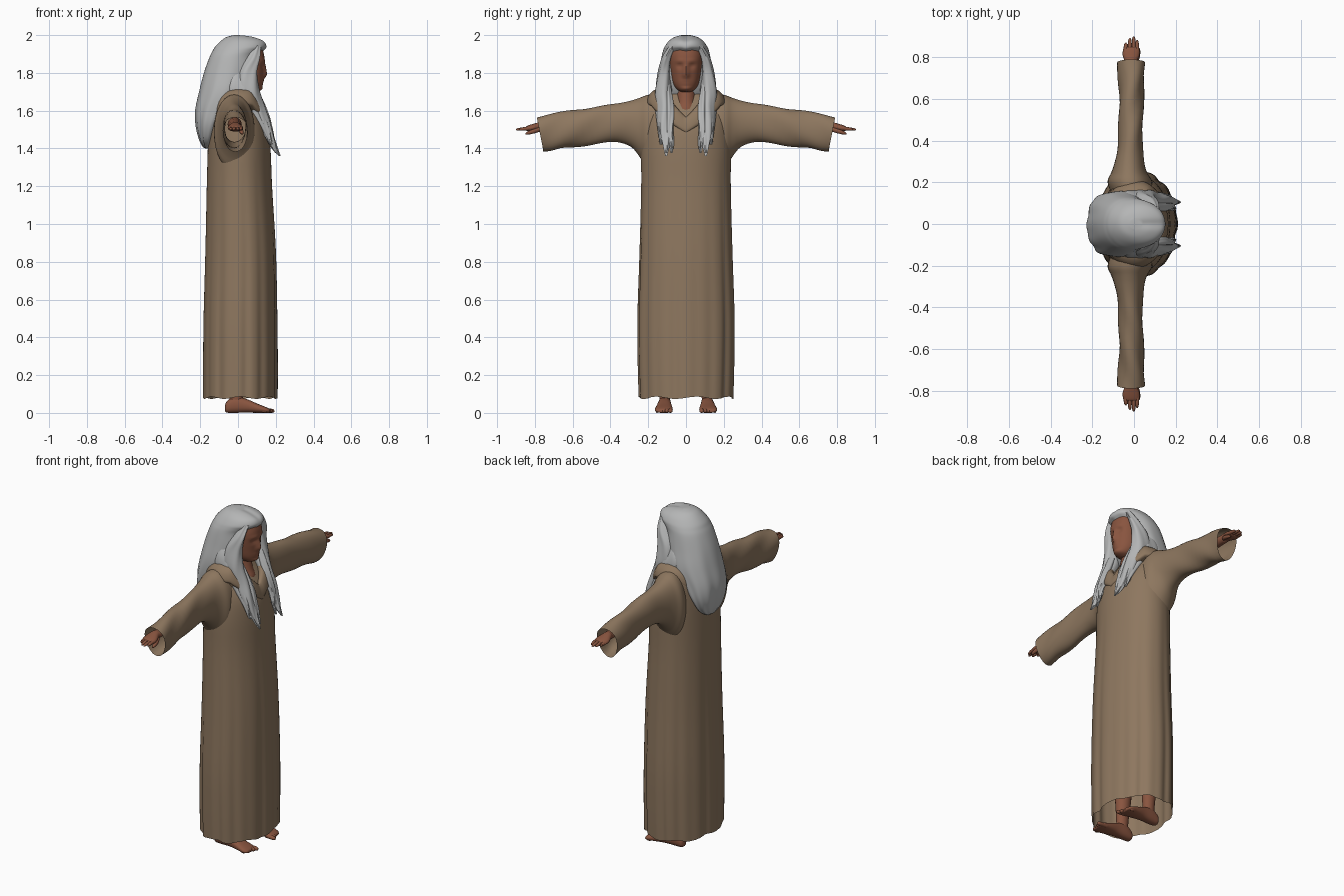
import bpy, bmesh, math
from mathutils import Vector


def material(name, rgb):
    m = bpy.data.materials.new(name)
    m.diffuse_color = (*rgb, 1)
    return m


CLOTH = material("tan cloth", (0.27, 0.185, 0.115))
HAIR = material("grey hair", (0.46, 0.465, 0.465))
SKIN = material("brown skin", (0.25, 0.09, 0.05))


def smooth_rows(rows, sub):
    """Catmull-Rom interpolation between key sections."""
    out = []
    for i in range(len(rows) - 1):
        p0, p1, p2, p3 = (rows[min(max(i + k, 0), len(rows) - 1)] for k in (-1, 0, 1, 2))
        for s in range(sub):
            t = s / sub
            out.append([0.5 * (2 * b + (c - a) * t + (2 * a - 5 * b + 4 * c - d) * t * t
                               + (3 * b - a - 3 * c + d) * t ** 3)
                        for a, b, c, d in zip(p0, p1, p2, p3)])
    return out + [list(rows[-1])]


def loft(name, rows, axis, mat, n=32, p=2.0, sub=4, fn=None, side=1, caps=(1, 1)):
    """Rows are (position along axis, low/high of first cross axis, low/high of second)."""
    bm = bmesh.new()
    rings = []
    for t, a0, a1, b0, b1 in smooth_rows(rows, sub):
        ring = []
        for i in range(n):
            ang = 2 * math.pi * i / n
            c, s = math.cos(ang), math.sin(ang)
            u = (a0 + a1) / 2 + (a1 - a0) / 2 * math.copysign(abs(c) ** (2 / p), c)
            w = (b0 + b1) / 2 + (b1 - b0) / 2 * math.copysign(abs(s) ** (2 / p), s)
            v = Vector({'x': (t, u, w), 'y': (u, t, w), 'z': (u, w, t)}[axis])
            if fn:
                v = fn(v, ang, t)
            ring.append(bm.verts.new((v.x, v.y * side, v.z)))
        rings.append(ring)
    for r, q in zip(rings, rings[1:]):
        for i in range(n):
            j = (i + 1) % n
            bm.faces.new((r[i], r[j], q[j], q[i]))
    ends = [bm.faces.new(r) for r in (rings[0], rings[-1])]
    bmesh.ops.recalc_face_normals(bm, faces=bm.faces)
    bmesh.ops.delete(bm, geom=[f for f, keep in zip(ends, caps) if not keep],
                     context='FACES_ONLY')
    me = bpy.data.meshes.new(name)
    bm.to_mesh(me)
    bm.free()
    for f in me.polygons:
        f.use_smooth = True
    me.set_sharp_from_angle(angle=math.radians(55))
    me.materials.append(mat)
    ob = bpy.data.objects.new(name, me)
    bpy.context.collection.objects.link(ob)
    return ob


def bump(x, c, w):
    return math.exp(-((x - c) / w) ** 2)


# Robe body: thin open cloth, folds deepen toward the floor
def folds(v, a, t):
    k = 0.05 * max(0, min(1, (1.4 - t) / 1.2))
    s = 0.5 * math.sin(10 * a + 0.9) + 0.5 * math.sin(16 * a + 2)
    f = 1 + 0.2 * k - k * (0.5 - 0.5 * s) ** 2
    z = v.z + 0.008 * math.sin(7 * a) * max(0, 1 - t / 0.3)
    return Vector((v.x * f, v.y * f, z))


loft("robe", [
    (0.08, -.183, .208, -.25, .25), (0.25, -.183, .209, -.255, .255),
    (0.50, -.181, .207, -.257, .257), (0.85, -.172, .20, -.246, .246),
    (1.20, -.165, .18, -.237, .237), (1.40, -.16, .172, -.238, .238),
    (1.52, -.155, .155, -.23, .23), (1.60, -.145, .11, -.22, .22),
    (1.65, -.13, .075, -.19, .19), (1.69, -.10, .05, -.13, .13),
    (1.71, -.06, .03, -.05, .05)], 'z', CLOTH, n=128, p=2.05, fn=folds, caps=(0, 1))


# Cowl collar: dips to a V in front, rests on the back
def cowl(v, a, t):
    a = abs((a + math.pi) % (2 * math.pi) - math.pi)
    drop = 0.15 * max(0, 1 - a / 1.1) + 0.06 * max(-math.cos(a), 0) ** 2
    return Vector((v.x, v.y, v.z - drop))


loft("cowl_collar", [
    (1.625, -.15, .15, -.20, .20), (1.64, -.16, .165, -.212, .212),
    (1.685, -.155, .158, -.195, .195), (1.715, -.14, .14, -.155, .155),
    (1.705, -.11, .12, -.115, .115), (1.65, -.09, .105, -.09, .09)],
    'z', CLOTH, n=64, p=2.0, fn=cowl)


# Sleeves: wide open cuffs, cut on a slant
def sleeve_wrinkle(v, a, t):
    k = max(0, min(1, (t - 0.25) / 0.3))
    w = 0.004 * k * math.sin(24 * t + 3 * a)
    slant = 0.035 * max(0, (1.565 - v.z) / 0.18) * max(0, min(1, (t - .65) / .1))
    return Vector((v.x + w * math.cos(a), t - slant, v.z + w * math.sin(a)))


HANDS = [(-.042, .872, .0095), (-.021, .893, .010), (.0, .90, .010), (.018, .885, .009)]
for s, tag in ((1, "left"), (-1, "right")):
    loft(tag + "_sleeve", [
        (.13, -.10, .085, 1.28, 1.69), (.20, -.127, .088, 1.29, 1.684),
        (.245, -.11, .064, 1.355, 1.668), (.29, -.095, .05, 1.408, 1.654),
        (.36, -.08, .043, 1.432, 1.638), (.45, -.075, .042, 1.428, 1.625),
        (.58, -.072, .045, 1.408, 1.605), (.70, -.075, .05, 1.395, 1.585),
        (.79, -.08, .052, 1.386, 1.568)],
        'y', CLOTH, n=40, p=2.1, fn=sleeve_wrinkle, side=s, caps=(1, 0))
    # Forearm, palm, fingers and thumb
    loft(tag + "_hand", [
        (.40, -.055, .02, 1.49, 1.565), (.72, -.04, .015, 1.49, 1.54),
        (.77, -.042, .012, 1.495, 1.54), (.81, -.054, .026, 1.49, 1.53),
        (.84, -.052, .026, 1.491, 1.52), (.85, -.044, .018, 1.498, 1.513)],
        'y', SKIN, n=20, side=s)
    for i, (x, tip, r) in enumerate(HANDS):
        dx = -(x + .012) * 0.1
        loft(f"{tag}_finger_{i + 1}", [
            (.82, x - r, x + r, 1.496, 1.518), (.86, x + dx - r, x + dx + r, 1.494, 1.513),
            (tip - .008, x + dx - r * .7, x + dx + r * .7, 1.494, 1.507),
            (tip, x + dx - .002, x + dx + .002, 1.498, 1.501)], 'y', SKIN, n=10, sub=3, side=s)
    loft(tag + "_thumb", [
        (.77, -.005, .015, 1.49, 1.515), (.80, .005, .028, 1.48, 1.505),
        (.835, .012, .03, 1.473, 1.492), (.85, .018, .023, 1.475, 1.481)],
        'y', SKIN, n=10, sub=3, side=s)
    # Bare foot with toes, and the leg above it
    loft(tag + "_foot", [
        (-.07, .10, .12, .015, .03), (-.06, .087, .138, .002, .06),
        (-.02, .08, .145, 0, .085), (.04, .078, .15, .002, .075),
        (.10, .072, .16, 0, .05), (.145, .07, .165, 0, .032),
        (.165, .075, .155, 0, .022), (.17, .085, .14, .004, .016)],
        'x', SKIN, n=24, p=2.4, side=s)
    for i in range(5):
        y, tip, r = .083 + .0175 * i, .192 - .009 * i, .012 - .001 * i
        loft(f"{tag}_toe_{i + 1}", [
            (.13, y - r, y + r, .002, .026), (tip - .01, y - r, y + r, 0, .022),
            (tip, y - .003, y + .003, .006, .012)], 'x', SKIN, n=10, sub=3, side=s)
    loft(tag + "_leg", [
        (.03, -.05, .03, .085, .14), (.10, -.045, .025, .082, .142),
        (.30, -.065, .035, .065, .155), (.58, -.06, .05, .05, .17)],
        'z', SKIN, n=20, side=s)

# Neck and upper chest in the collar opening
loft("neck", [
    (1.53, -.05, .10, -.08, .08), (1.60, -.05, .108, -.07, .07),
    (1.65, -.05, .09, -.055, .055), (1.74, -.05, .07, -.052, .052)], 'z', SKIN, n=24)


# Head: brow, eye sockets, nose, lips and chin raised on a loft
def features(v, a, t):
    if v.x > 0.03:
        y, z = v.y, v.z
        v.x += 0.02 * bump(y, 0, .017) * bump(z, 1.79, .022)
        v.x += 0.011 * bump(y, 0, .014) * bump(z, 1.825, .025)
        v.x += 0.006 * bump(y, 0, .024) * (bump(z, 1.757, .007) + bump(z, 1.742, .007))
        v.x += 0.008 * bump(y, 0, .025) * bump(z, 1.717, .014)
        v.x -= 0.009 * bump(abs(y), .032, .018) * bump(z, 1.838, .014)
        v.x += 0.005 * bump(abs(y), .03, .03) * bump(z, 1.862, .012)
    return v


loft("head", [
    (1.698, .03, .09, -.02, .02), (1.71, -.02, .118, -.045, .045),
    (1.74, -.06, .127, -.068, .068), (1.79, -.09, .132, -.082, .082),
    (1.85, -.10, .139, -.09, .09), (1.90, -.10, .137, -.092, .092),
    (1.95, -.08, .115, -.08, .08), (1.97, -.03, .06, -.04, .04)],
    'z', SKIN, n=72, p=2.3, sub=6, fn=features)


# Long hair: smooth crown, strands toward the back tip
def strands(v, a, t):
    k = 0.03 * max(0, min(1, (1.93 - t) / 0.4))
    f = 1 + k * (0.5 * math.sin(11 * a + 3 * t) + 0.4 * math.sin(6 * a))
    part = 0.006 * bump(v.y, 0, .02) if t > 1.9 and v.x > 0 else 0
    return Vector((-.05 + (v.x + .05) * f, v.y * f, v.z - part))


loft("long_hair", [
    (2.00, -.02, .04, -.025, .025), (1.99, -.06, .09, -.06, .06),
    (1.97, -.09, .138, -.09, .09), (1.94, -.12, .15, -.112, .112),
    (1.915, -.135, .125, -.122, .122), (1.88, -.152, .10, -.13, .13),
    (1.80, -.18, .092, -.143, .143), (1.70, -.205, .06, -.157, .157),
    (1.60, -.225, -.02, -.15, .15), (1.52, -.222, -.08, -.135, .135),
    (1.45, -.205, -.12, -.10, .10), (1.41, -.185, -.145, -.05, .05),
    (1.40, -.17, -.16, -.02, .02)], 'z', HAIR, n=72, p=2.1, sub=5, fn=strands)

# Front locks framing the face and falling over the chest
LOCKS = {
    "front_lock": [
        (1.945, .08, .12, .055, .085), (1.88, .05, .115, .079, .125),
        (1.80, .0, .103, .083, .149), (1.70, .0, .115, .077, .164),
        (1.62, .05, .142, .068, .152), (1.54, .10, .17, .072, .148),
        (1.46, .145, .192, .08, .135), (1.40, .18, .21, .092, .118),
        (1.36, .217, .224, .103, .108)],
    "outer_lock": [
        (1.84, -.02, .02, .09, .11), (1.76, -.06, .06, .09, .153),
        (1.68, -.05, .085, .10, .166),
        (1.58, .05, .135, .105, .157), (1.50, .12, .168, .115, .148),
        (1.42, .17, .18, .132, .138)],
    "inner_lock": [
        (1.74, .05, .09, .085, .12), (1.60, .10, .155, .062, .11),
        (1.50, .15, .185, .068, .105), (1.43, .175, .195, .066, .09),
        (1.375, .198, .203, .074, .079)]}
for s, tag in ((1, "left_"), (-1, "right_")):
    for name, rows in LOCKS.items():
        loft(tag + name, rows, 'z', HAIR, n=24, sub=5, side=s,
             fn=lambda v, a, t: v + Vector((math.cos(a), math.sin(a), 0))
             * 0.003 * math.sin(5 * a + 20 * t))
